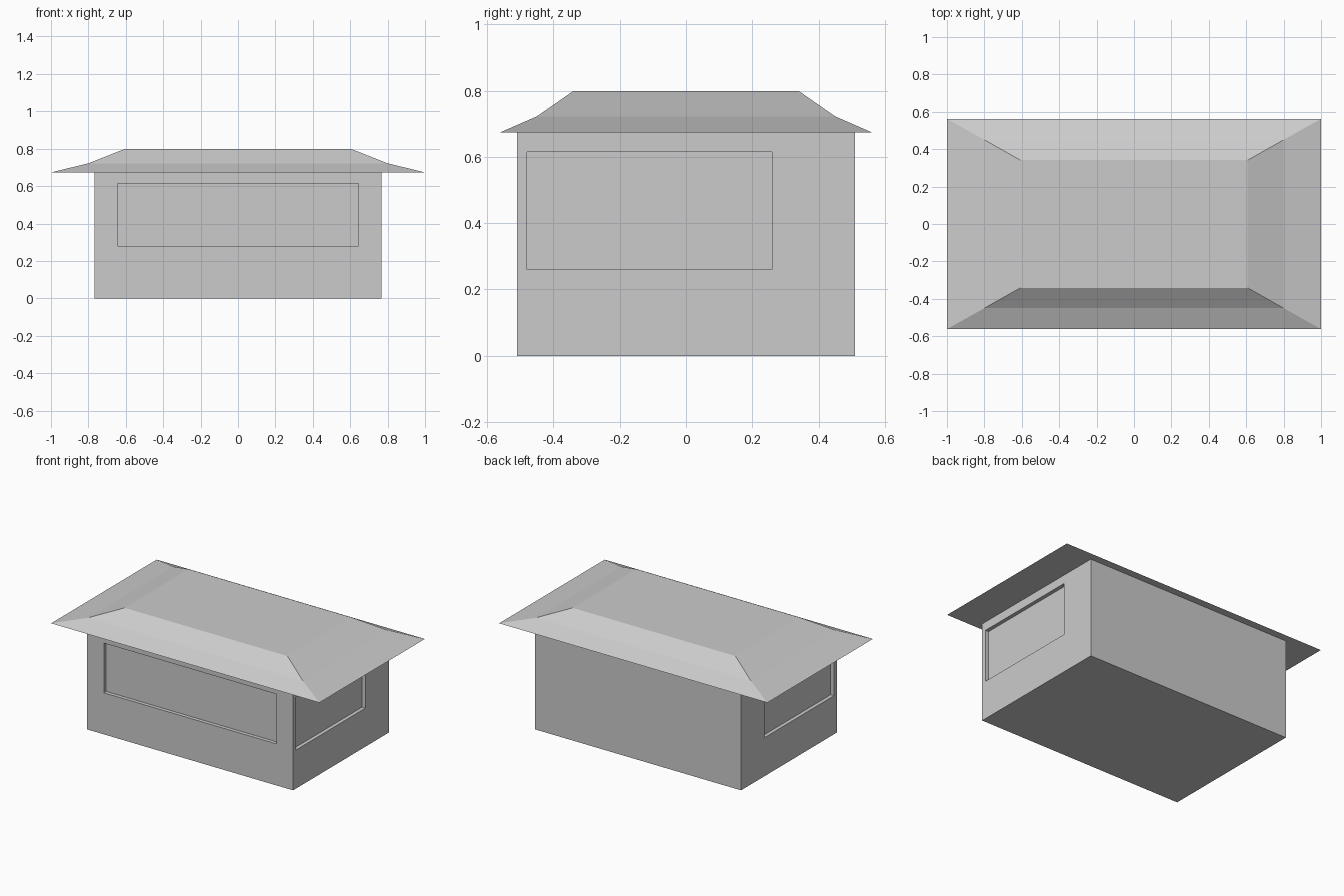
import bpy, bmesh
from mathutils import Vector

if "Cube" in bpy.data.objects:
    bpy.data.objects.remove(bpy.data.objects["Cube"])

grey = bpy.data.materials.new("plain grey")
grey.diffuse_color = (0.6, 0.6, 0.6, 1)
grey.use_nodes = True
grey.node_tree.nodes["Principled BSDF"].inputs["Base Color"].default_value = grey.diffuse_color


def finish(bm, name):
    bmesh.ops.remove_doubles(bm, verts=bm.verts, dist=1e-5)
    bmesh.ops.recalc_face_normals(bm, faces=bm.faces)
    me = bpy.data.meshes.new(name)
    bm.to_mesh(me)
    bm.free()
    me.materials.append(grey)
    ob = bpy.data.objects.new(name, me)
    bpy.context.collection.objects.link(ob)
    return ob


def loop(bm, pts):
    return [bm.verts.new(p) for p in pts]


def bridge(bm, a, b):
    for i in range(4):
        j = (i + 1) % 4
        bm.faces.new((a[i], a[j], b[j], b[i]))


def rect(x, y, z):
    return [(-x, -y, z), (x, -y, z), (x, y, z), (-x, y, z)]


W, D, H, RECESS = 0.768, 0.51, 0.673, 0.025


def window_wall(bm, place, outer, window):
    """Wall with a recessed window; place(u, z, depth) gives a point."""
    def ring(r, depth):
        u0, u1, z0, z1 = r
        return loop(bm, [place(u, z, depth) for u, z in
                         ((u0, z0), (u1, z0), (u1, z1), (u0, z1))])
    a, b, c = ring(outer, 0), ring(window, 0), ring(window, RECESS)
    bridge(bm, a, b)
    bridge(bm, b, c)
    bm.faces.new(c)


# Body: floor, ceiling, plain back wall, recessed front and side windows
bm = bmesh.new()
bm.faces.new(loop(bm, rect(W, D, 0)))
bm.faces.new(loop(bm, rect(W, D, H)))
bm.faces.new(loop(bm, [(-W, D, 0), (W, D, 0), (W, D, H), (-W, D, H)]))
window_wall(bm, lambda u, z, d: Vector((u, -D + d, z)),
            (-W, W, 0, H), (-0.643, 0.643, 0.28, 0.615))
for s in (-1, 1):
    window_wall(bm, lambda u, z, d: Vector((s * (W - d), u, z)),
                (-D, D, 0, H), (-0.48, 0.26, 0.26, 0.615))
finish(bm, "house_body")

# Roof: two-pitch hip with a flat top and flat underside
bm = bmesh.new()
rings = [loop(bm, rect(*r)) for r in
         ((1.0, 0.562, 0.673), (0.8, 0.45, 0.722), (0.607, 0.341, 0.798))]
for a, b in zip(rings, rings[1:]):
    bridge(bm, a, b)
bm.faces.new(rings[0])
bm.faces.new(rings[-1])
finish(bm, "hipped_roof")
